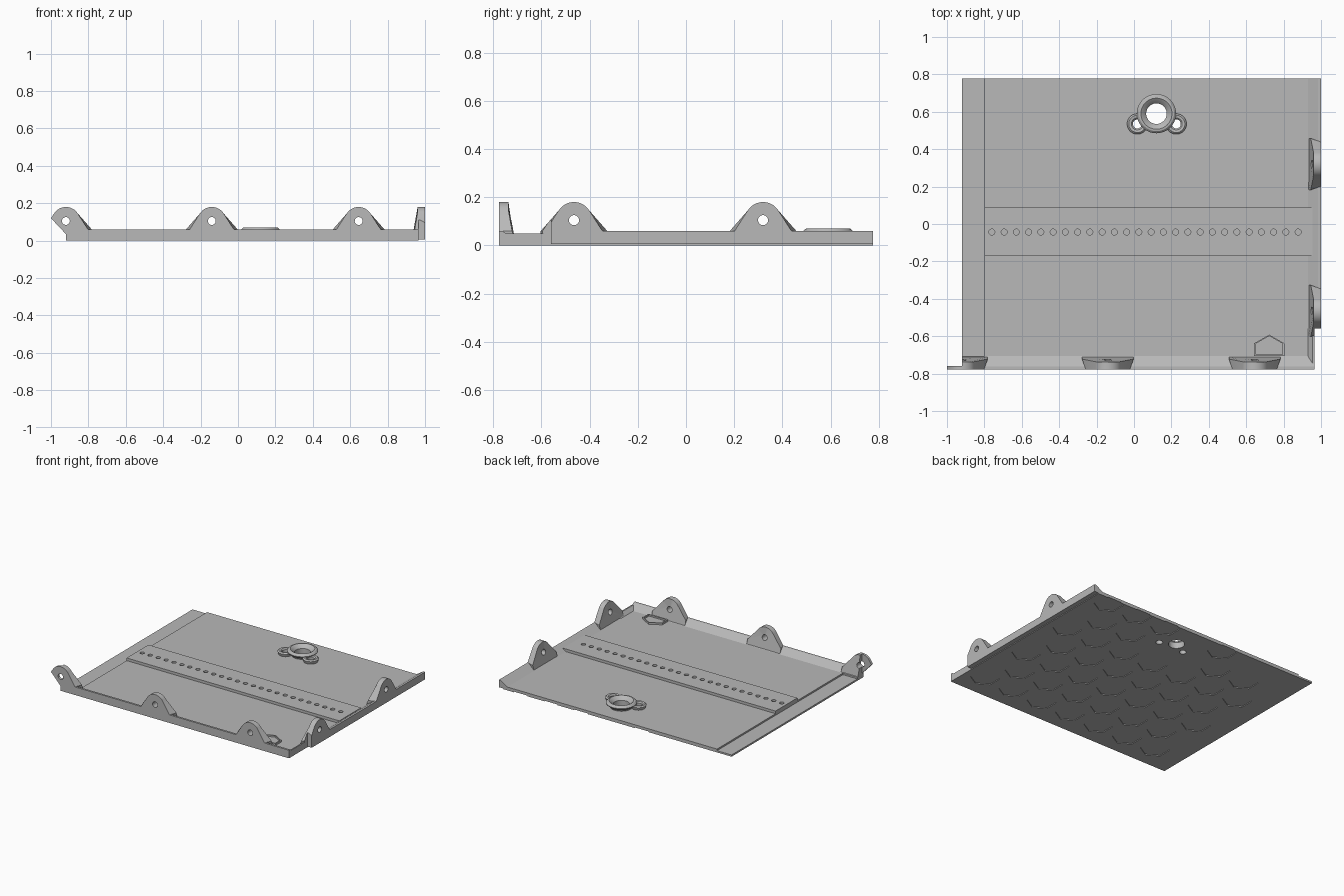
import bpy, bmesh
from math import sin, cos, pi, radians, acos, atan2, hypot

if "Cube" in bpy.data.objects:
    bpy.data.objects.remove(bpy.data.objects["Cube"])

grey = bpy.data.materials.new("plain grey")
grey.use_nodes = True
GREY = (0.48, 0.48, 0.48, 1)
grey.diffuse_color = GREY
grey.node_tree.nodes["Principled BSDF"].inputs["Base Color"].default_value = GREY

FRONT, BACK, LEFT, RIGHT = -0.777, 0.777, -0.92, 1.0
FLOOR, EDGE = 0.025, 0.06      # floor top and wall top
INNER = 0.07                   # depth of the sloped wall foot


def finish(bm, name):
    bmesh.ops.recalc_face_normals(bm, faces=bm.faces)
    me = bpy.data.meshes.new(name)
    bm.to_mesh(me)
    bm.free()
    me.materials.append(grey)
    ob = bpy.data.objects.new(name, me)
    bpy.context.collection.objects.link(ob)
    return ob


def loft(bm, a, b):
    """Close the solid between two matching outlines."""
    va, vb = [bm.verts.new(p) for p in a], [bm.verts.new(p) for p in b]
    bm.faces.new(va)
    bm.faces.new(vb)
    for i in range(len(va)):
        j = (i + 1) % len(va)
        bm.faces.new((va[i], va[j], vb[j], vb[i]))


def prism(bm, pts, z0, z1):
    loft(bm, [(x, y, z0) for x, y in pts], [(x, y, z1) for x, y in pts])


def box(name, x0, x1, y0, y1, z0, z1):
    bm = bmesh.new()
    prism(bm, [(x0, y0), (x1, y0), (x1, y1), (x0, y1)], z0, z1)
    return finish(bm, name)


def ngon(x, y, r, n, turn=0):
    return [(x + r * cos(turn + 2 * pi * i / n), y + r * sin(turn + 2 * pi * i / n)) for i in range(n)]


def cut(ob, cutter):
    mod = ob.modifiers.new("cut", "BOOLEAN")
    mod.operation = "DIFFERENCE"
    mod.solver = "EXACT"
    mod.object = cutter
    cutter.hide_render = True
    bpy.context.view_layer.objects.active = ob
    bpy.ops.object.modifier_apply(modifier=mod.name)
    bpy.data.objects.remove(cutter)


def smooth(ob):
    bpy.ops.object.select_all(action="DESELECT")
    ob.select_set(True)
    bpy.context.view_layer.objects.active = ob
    bpy.ops.object.shade_smooth_by_angle(angle=radians(30))


# Wall frames: u runs along the wall, v goes inward
def on_front(u, v, z):
    return (u, FRONT + v, z)


def on_right(u, v, z):
    return (RIGHT - v, u, z)


def wall(name, frame, u0, u1, profile):
    bm = bmesh.new()
    loft(bm, [frame(u0, v, z) for v, z in profile], [frame(u1, v, z) for v, z in profile])
    return finish(bm, name)


# Hinge lug: rounded ear with a splayed foot behind it and a pin hole
def lug(name, frame, c, half=False):
    r, hz, w = 0.075, 0.105, 0.118
    d = hypot(w, hz - EDGE)
    tangent = atan2(EDGE - hz, w) + acos(r / d)
    n = 16
    arc = [(r * cos(t), hz + r * sin(t))
           for t in [tangent + (pi - 2 * tangent) * i / n for i in range(n + 1)]]
    if half:
        # outer half only keeps a thin ear beyond the plate
        thin = [(0, 0.035), (0, EDGE)] + [p for p in arc if p[0] <= 0.001] + [(-0.08, 0.12)]
        arc = [p for p in arc if p[0] >= -0.001]
        outline = [(w, 0.02), (w, EDGE)] + arc + [(0, EDGE), (0, 0.02)]
    else:
        outline = [(w, 0.02), (w, EDGE)] + arc + [(-w, EDGE), (-w, 0.02)]
    bm = bmesh.new()
    back = []
    for u, z in outline:
        foot = z <= EDGE
        spread = 1.17 if foot else 1
        v = INNER - 0.002 if z < FLOOR else 0.055 if foot else 0.04
        back.append(frame(c + u * spread, v, z))
    loft(bm, [frame(c + u, 0, z) for u, z in outline], back)
    ob = finish(bm, name)

    def pin():
        cb = bmesh.new()
        ring = ngon(0, hz, 0.021, 20)
        loft(cb, [frame(c + u, -0.05, z) for u, z in ring], [frame(c + u, 0.15, z) for u, z in ring])
        return finish(cb, "pin_cutter")
    cut(ob, pin())
    smooth(ob)
    if half:
        bm = bmesh.new()
        loft(bm, [frame(c + u, 0, z) for u, z in thin], [frame(c + u, 0.018, z) for u, z in thin])
        ear = finish(bm, name + "_thin_ear")
        cut(ear, pin())
        smooth(ear)
    return ob


# Floor plate with hexagonal pockets underneath
plate = box("floor_plate", -0.8, RIGHT - INNER, FRONT + INNER, BACK, 0, FLOOR)
bm = bmesh.new()
pitch = 0.25
for row in range(7):
    for col in range(7):
        x = -0.68 + col * pitch + (row % 2) * pitch / 2
        y = -0.59 + row * pitch * 0.866
        if x < 0.84 and not (row == 6 and x < -0.25) and hypot(x - 0.12, y - 0.57) > 0.2:
            prism(bm, ngon(x, y, 0.1, 6, pi / 6), -0.01, 0.005)
cut(plate, finish(bm, "hex_cutter"))

# Lower lap joint along one side
box("lap_edge", LEFT, -0.8, FRONT + INNER, BACK, 0, 0.013)

# Walls
foot = [(0.015, EDGE), (INNER, FLOOR), (INNER, 0)]
wall("front_wall", on_front, LEFT, 0.965, [(0, 0), (0, EDGE)] + foot)
wall("side_wall", on_right, -0.56, BACK, [(0, 0.005), (0, EDGE)] + foot + [(0.035, 0), (0.035, 0.005)])
wall("side_wall_corner", on_right, FRONT, -0.56,
     [(0.035, 0), (0.035, 0.05), (0.045, 0.05), (INNER, FLOOR), (INNER, 0)])

# Hinge lugs
lug("front_lug_outer", on_front, LEFT, half=True)
lug("front_lug_middle", on_front, -0.14)
lug("front_lug_inner", on_front, 0.645)
lug("side_lug_back", on_right, 0.32)
side = lug("side_lug_front", on_right, -0.465)
cut(side, box("corner_cutter", 0.965, 1.1, -0.7, -0.56, -0.1, 0.3))

# Raised strip with a row of small holes
strip = box("raised_strip", -0.8, 0.955, -0.17, 0.087, FLOOR - 0.005, 0.045)
bm = bmesh.new()
for i in range(26):
    prism(bm, ngon(-0.76 + i * 0.0655, -0.043, 0.016, 16), 0.028, 0.06)
cut(strip, finish(bm, "dot_cutter"))

# House-shaped raised frame
def house(s):
    return [(0.723 + u * s, -0.65 + v * s) for u, v in
            [(-0.081, -0.055), (0.081, -0.055), (0.081, 0.012), (0, 0.058), (-0.081, 0.012)]]


bm = bmesh.new()
prism(bm, house(1), FLOOR - 0.005, FLOOR + 0.014)
frame_ob = finish(bm, "house_frame")
bm = bmesh.new()
prism(bm, house(0.88), FLOOR + 0.002, 0.1)
cut(frame_ob, finish(bm, "house_cutter"))


# Eyelets: turned rings around holes through the floor
def eyelet(name, x, y, profile):
    bm = bmesh.new()
    n = 40
    rings = [[bm.verts.new((px, py, z)) for px, py in ngon(x, y, r, n)] for r, z in profile]
    for k, a in enumerate(rings):
        b = rings[(k + 1) % len(rings)]
        for i in range(n):
            j = (i + 1) % n
            bm.faces.new((a[i], a[j], b[j], b[i]))
    smooth(finish(bm, name))
    hole = bmesh.new()
    prism(hole, ngon(x, y, profile[0][0], n), -0.1, 0.2)
    cut(plate, finish(hole, "hole_cutter"))


eyelet("main_eyelet", 0.12, 0.59,
       [(0.055, 0.002), (0.055, 0.045), (0.07, 0.062), (0.083, 0.071), (0.094, 0.069),
        (0.105, 0.058), (0.104, 0.052), (0.08, 0.035), (0.075, 0.02), (0.07, 0.002)])
for name, x in (("small_eyelet_right", 0.018), ("small_eyelet_left", 0.226)):
    eyelet(name, x, 0.535,
           [(0.024, 0.002), (0.024, 0.045), (0.032, 0.053), (0.046, 0.055),
            (0.055, 0.047), (0.054, 0.042), (0.045, 0.02), (0.04, 0.002)])
